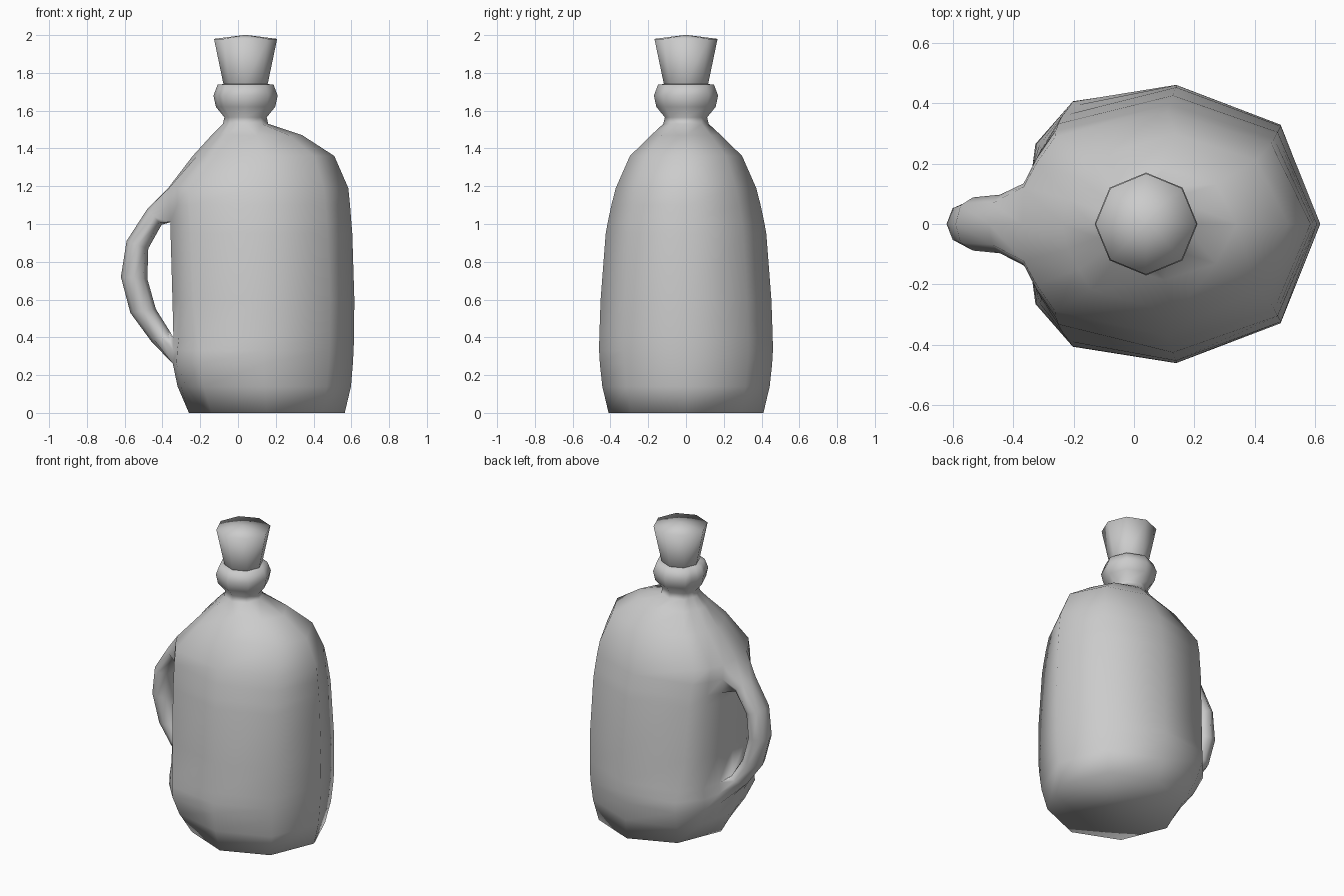
import bpy, bmesh
from math import cos, sin, tau

if "Cube" in bpy.data.objects:
    bpy.data.objects.remove(bpy.data.objects["Cube"])


def skin(bm, loops, skip=()):
    """Quads between consecutive loops, leaving out any (row, column) in skip."""
    n = len(loops[0])
    for r, (a, b) in enumerate(zip(loops, loops[1:])):
        for i in range(n):
            j = (i + 1) % n
            if (r, i) not in skip:
                bm.faces.new((a[i], a[j], b[j], b[i]))


def add_loops(bm, rings):
    return [[bm.verts.new(p) for p in ring] for ring in rings]


def finish(bm, name):
    bmesh.ops.recalc_face_normals(bm, faces=bm.faces[:])
    for f in bm.faces:
        f.smooth = True
    mesh = bpy.data.meshes.new(name)
    bm.to_mesh(mesh)
    bm.free()
    bpy.context.collection.objects.link(bpy.data.objects.new(name, mesh))


# Half cross-sections (x fraction from left to right, y fraction)
LOW = [(1, 0), (.865, .715), (.505, 1), (.15, .89), (.02, .58), (0, .27), (0, 0)]
MID = [(1, 0), (.865, .715), (.505, 1), (.11, .78), (.045, .55), (0, .34), (0, 0)]
OCT = [(1, 0), (.854, .707), (.5, 1), (.146, .707), (.097, .47), (.049, .236), (0, 0)]


def body_ring(z, left, right, half, sec_a, sec_b, mix):
    pts = []
    for (fx, fy), (sx, sy) in zip(sec_a, sec_b):
        t, s = fx + (sx - fx) * mix, fy + (sy - fy) * mix
        pts.append((left + (right - left) * t, half * s, z))
    return pts + [(x, -y, z) for x, y, z in pts[-2:0:-1]]


# Body levels: z, left, right, half depth, two sections and their blend
body = [(0, -.26, .565, .41, LOW, OCT, 1), (.14, -.32, .598, .443, LOW, OCT, .4),
        (.26, -.345, .608, .456, LOW, MID, 0), (.33, -.343, .612, .46, LOW, MID, .1),
        (.40, -.342, .614, .459, LOW, MID, .4), (.6, -.347, .616, .452, LOW, MID, .9),
        (.95, -.357, .605, .425, LOW, MID, 1), (1.01, -.358, .6, .414, LOW, MID, 1),
        (1.10, -.365, .593, .395, LOW, MID, 1), (1.19, -.37, .584, .372, MID, OCT, .1),
        (1.36, -.24, .51, .297, MID, OCT, .6), (1.47, -.14, .34, .185, MID, OCT, .9)]
# Neck and flared lip continue the same skin
for r, z in [(.12, 1.53), (.112, 1.565), (.157, 1.62), (.17, 1.68), (.148, 1.738), (.1, 1.742)]:
    body.append((z, .04 - r, .04 + r, r, OCT, OCT, 1))

bm = bmesh.new()
rows = add_loops(bm, [body_ring(*b) for b in body])
BOTTOM, TOP = 2, 7    # first row of each handle opening
skin(bm, rows, {(r + k, c) for r in (BOTTOM, TOP) for k in (0, 1) for c in (5, 6)})
bm.faces.new(rows[0])
bm.faces.new(rows[-1])


def opening(row, step):
    """Border of an opening, from its outer middle round by way of +y."""
    a, b, c = (rows[row + k] for k in ((2, 1, 0) if step < 0 else (0, 1, 2)))
    return [a[6], a[5], b[5], c[5], c[6], c[7], b[7], a[7]]


# Handle stations: outer x, z, inner x, z, half width
handle = [(-.48, 1.08, -.405, .995, .097), (-.59, .91, -.475, .87, .088),
          (-.62, .72, -.48, .71, .074), (-.57, .53, -.435, .55, .07),
          (-.46, .38, -.36, .43, .075)]


def handle_ring(ox, oz, ix, iz, w):
    cs = [(cos(tau * i / 8), sin(tau * i / 8)) for i in range(8)]
    return [((ox + ix) / 2 + (ox - ix) / 2 * c, w * s, (oz + iz) / 2 + (oz - iz) / 2 * c) for c, s in cs]


stations = add_loops(bm, [handle_ring(*h) for h in handle])
skin(bm, [opening(TOP, -1)] + stations + [opening(BOTTOM, 1)])
finish(bm, "jug")

# Tapered stopper with a slightly domed top
bm = bmesh.new()
rings = [[(.04 + r * cos(tau * i / 8), r * sin(tau * i / 8), z) for i in range(8)]
         for r, z in [(.112, 1.735), (.118, 1.745), (.167, 1.98), (.01, 2.0)]]
loops = add_loops(bm, rings)
skin(bm, loops)
bm.faces.new(loops[0])
bm.faces.new(loops[-1])
finish(bm, "stopper")
